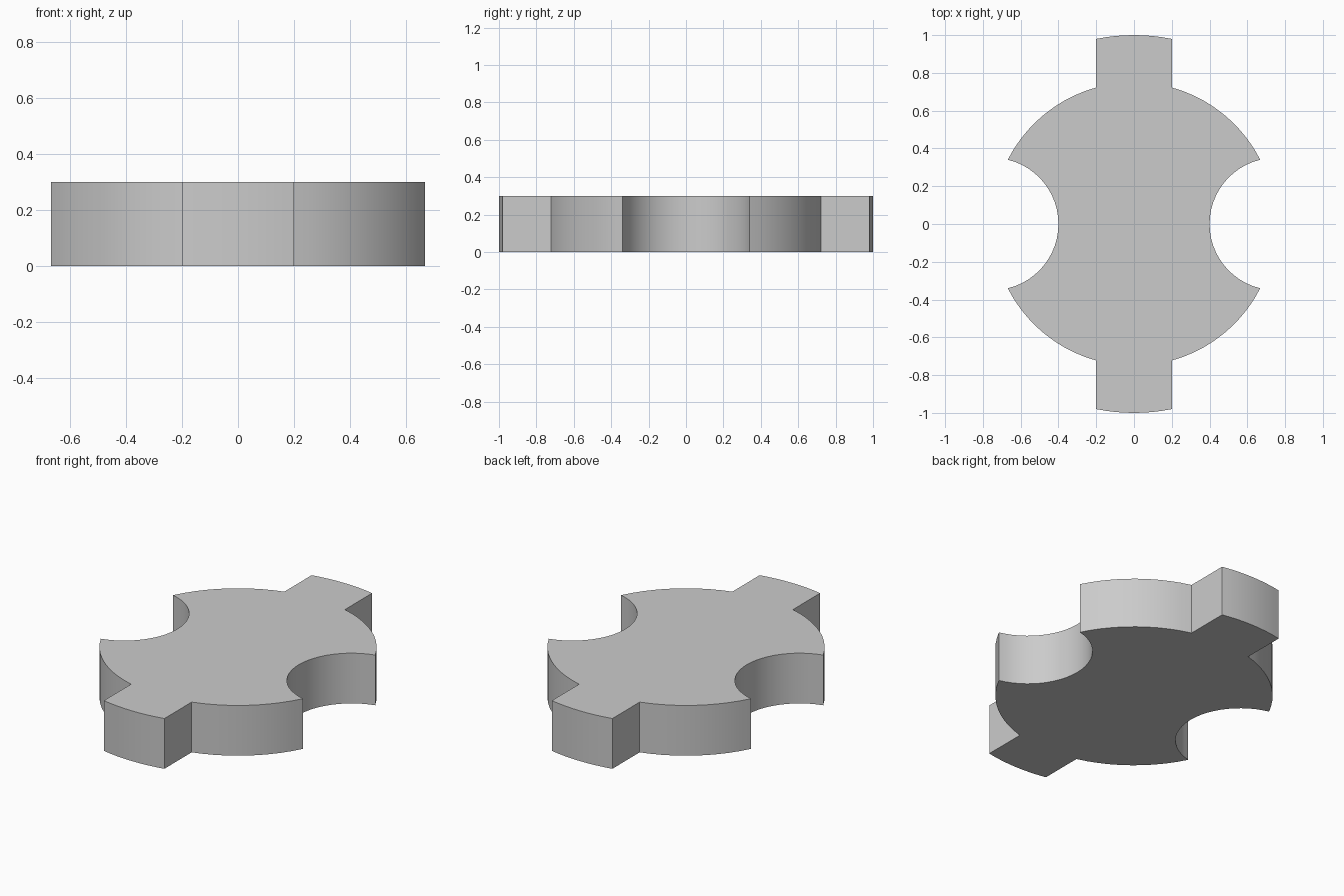
import bpy
import bmesh
from math import acos, asin, atan2, cos, sin, pi, sqrt

# Remove the default cube
cube = bpy.data.objects.get("Cube")
if cube:
    bpy.data.objects.remove(cube, do_unlink=True)

HEIGHT = 0.3
BODY_R = 0.75
TAB_R = 1.0
TAB_HALF = 0.2
NOTCH_R = 0.35    # notch circles are centred on the body rim


def arc(cx, radius, start, end, steps):
    """Points along an arc whose centre lies on the x axis."""
    angles = [start + (end - start) * i / steps for i in range(steps + 1)]
    return [(cx + radius * cos(a), radius * sin(a)) for a in angles]


# Horn tip, where the body rim meets the notch
tip_x = BODY_R - NOTCH_R ** 2 / (2 * BODY_R)
tip_y = sqrt(BODY_R ** 2 - tip_x ** 2)

# One quarter of the outline: tab end, body rim, notch
quarter = arc(0, TAB_R, pi / 2, pi / 2 - asin(TAB_HALF / TAB_R), 4)
quarter += arc(0, BODY_R, acos(TAB_HALF / BODY_R), atan2(tip_y, tip_x), 10)
quarter += arc(BODY_R, NOTCH_R, atan2(tip_y, tip_x - BODY_R), pi, 12)[1:]

# Mirror the quarter front to back, then side to side
half = quarter + [(x, -y) for x, y in reversed(quarter[:-1])]
outline = half + [(-x, y) for x, y in reversed(half[1:-1])]

# Extrude the outline into a solid plate
bm = bmesh.new()
base = bm.faces.new([bm.verts.new((x, y, 0)) for x, y in outline])
top = bmesh.ops.extrude_face_region(bm, geom=[base], use_keep_orig=True)
top_verts = [g for g in top["geom"] if isinstance(g, bmesh.types.BMVert)]
bmesh.ops.translate(bm, verts=top_verts, vec=(0, 0, HEIGHT))
bmesh.ops.recalc_face_normals(bm, faces=bm.faces)
mesh = bpy.data.meshes.new("notched_plate")
bm.to_mesh(mesh)
bm.free()

plate = bpy.data.objects.new("notched_plate", mesh)
bpy.context.collection.objects.link(plate)

# Plain grey material
grey = bpy.data.materials.new("light_grey")
grey.use_nodes = True
colour = (0.6, 0.6, 0.6, 1)
grey.diffuse_color = colour
grey.node_tree.nodes["Principled BSDF"].inputs["Base Color"].default_value = colour
mesh.materials.append(grey)

# Smooth curved walls, sharp corners
bpy.ops.object.select_all(action="DESELECT")
plate.select_set(True)
bpy.context.view_layer.objects.active = plate
bpy.ops.object.shade_smooth_by_angle(angle=pi / 6)
